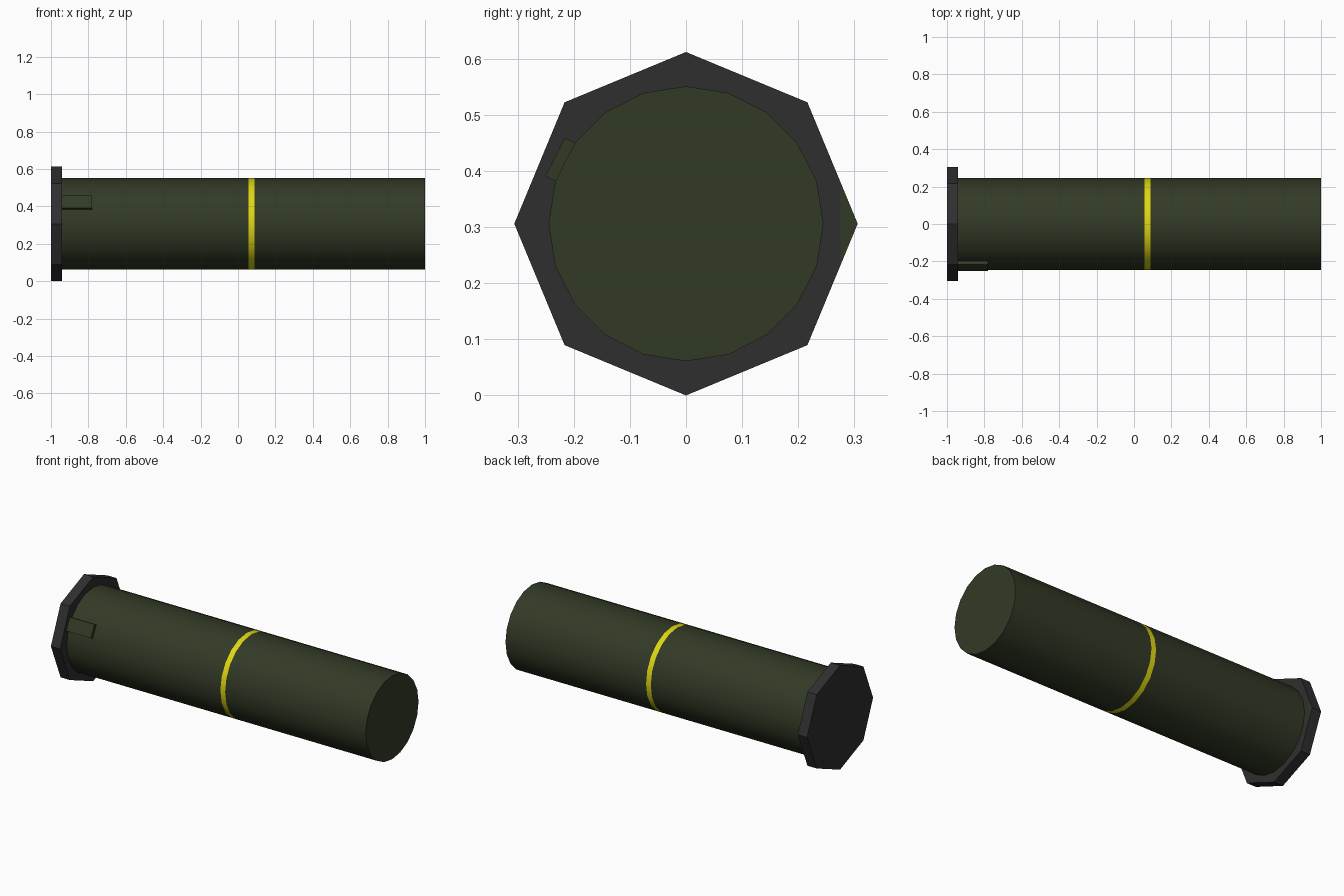
import bpy, bmesh, math
from mathutils import Vector

if "Cube" in bpy.data.objects:
    bpy.data.objects.remove(bpy.data.objects["Cube"])

R_BODY, R_BASE = 0.245, 0.306
ZC = R_BASE                      # height of the tube axis
SIDES = 20
X0, X1 = -0.94, 1.0              # tube ends


def material(name, rgb):
    m = bpy.data.materials.new(name)
    m.diffuse_color = (*rgb, 1)
    m.use_nodes = True
    m.node_tree.nodes["Principled BSDF"].inputs["Base Color"].default_value = m.diffuse_color
    return m


green = material("olive_green", (0.032, 0.042, 0.019))
yellow = material("yellow", (0.74, 0.68, 0.006))
grey = material("dark_grey", (0.028, 0.028, 0.029))


def ring_point(angle, r, x):
    """Point around the axis; angle 0 is up, positive turns to +y."""
    return Vector((x, r * math.sin(angle), ZC + r * math.cos(angle)))


def loft(bm, profiles):
    """Skin closed profiles of equal length and cap both ends."""
    rings = [[bm.verts.new(p) for p in prof] for prof in profiles]
    for a, b in zip(rings, rings[1:]):
        n = len(a)
        for i in range(n):
            bm.faces.new((a[i], a[(i + 1) % n], b[(i + 1) % n], b[i]))
    bm.faces.new(rings[0])
    bm.faces.new(rings[-1])
    bmesh.ops.recalc_face_normals(bm, faces=bm.faces[:])


def circle(n, r, x):
    return [ring_point(2 * math.pi * i / n, r, x) for i in range(n)]


def finish(bm, name, mats):
    me = bpy.data.meshes.new(name)
    bm.to_mesh(me)
    bm.free()
    for m in mats:
        me.materials.append(m)
    ob = bpy.data.objects.new(name, me)
    bpy.context.collection.objects.link(ob)
    return ob


# Tube with a flush painted band
BAND = (0.057, 0.088)
bm = bmesh.new()
loft(bm, [circle(SIDES, R_BODY, x) for x in (X0, *BAND, X1)])
for f in bm.faces:
    f.material_index = int(BAND[0] < f.calc_center_median().x < BAND[1])
tube = finish(bm, "tube", [green, yellow])
bpy.context.view_layer.objects.active = tube
tube.select_set(True)
bpy.ops.object.shade_smooth_by_angle(angle=math.radians(30))
tube.select_set(False)

# Octagonal base flange, with a small green corner on its inner face
bm = bmesh.new()
loft(bm, [circle(8, R_BASE, x) for x in (-1.0, X0)])
bmesh.ops.bisect_plane(bm, geom=bm.verts[:] + bm.edges[:] + bm.faces[:],
                       plane_co=(0, 0.275, 0), plane_no=(0, 1, 0))
for f in bm.faces:
    f.material_index = int(f.normal.x > 0.9 and f.calc_center_median().y > 0.275)
finish(bm, "base_flange", [grey, green])

# Locating tab: one tube facet raised outward
a, b = (ring_point(math.radians(-d), R_BODY, 0) for d in (54, 72))
out = ring_point(math.radians(-63), 0.020, 0) - Vector((0, 0, ZC))
bm = bmesh.new()
loft(bm, [[p + Vector((x, 0, 0)) for p in (a, b, b + out, a + out)]
          for x in (X0, -0.78)])
finish(bm, "locating_tab", [green])
